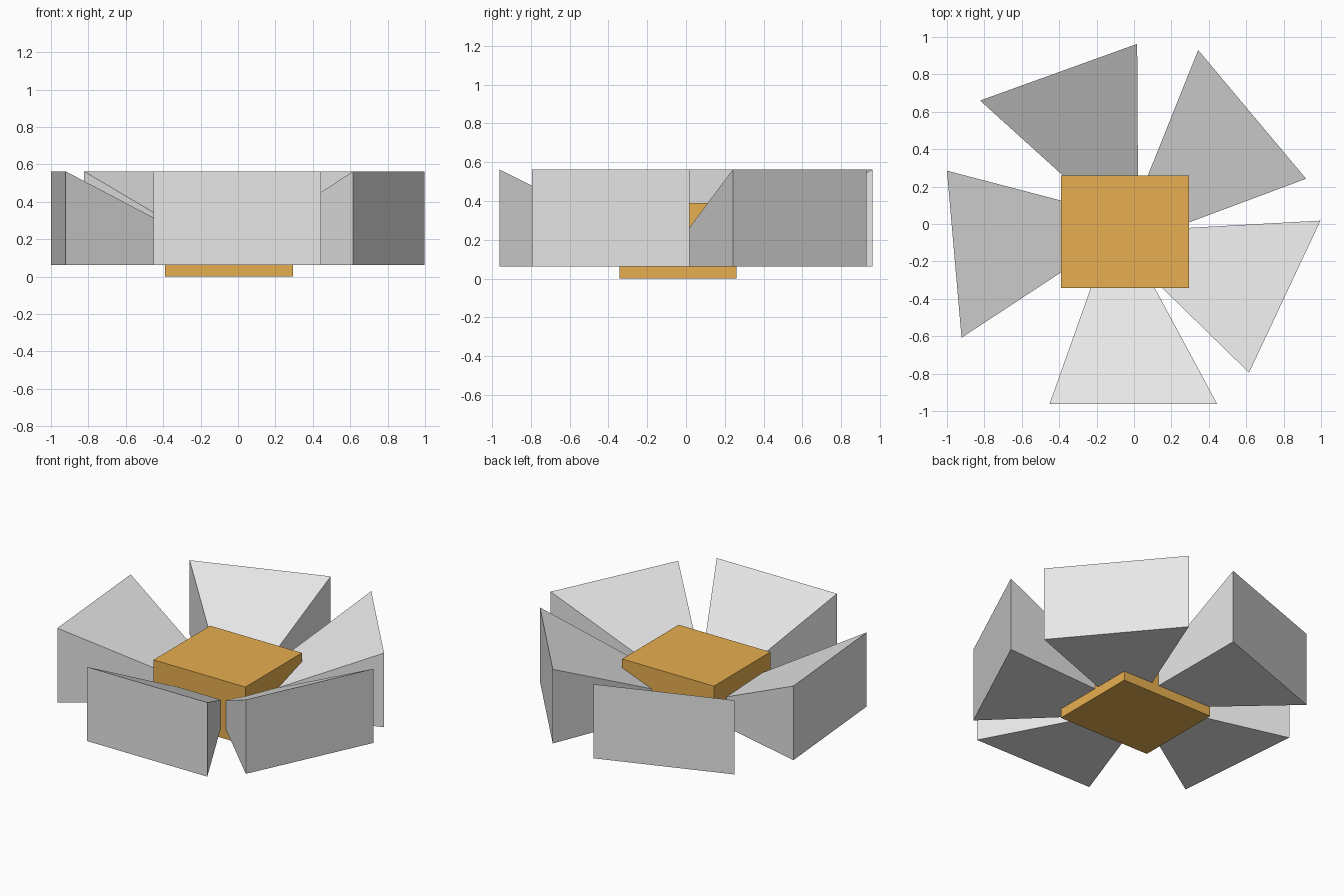
import bpy, bmesh

if "Cube" in bpy.data.objects:
    bpy.data.objects.remove(bpy.data.objects["Cube"])


def material(name, colour):
    m = bpy.data.materials.new(name)
    m.diffuse_color = (*colour, 1)
    m.use_nodes = True
    m.node_tree.nodes["Principled BSDF"].inputs["Base Color"].default_value = m.diffuse_color
    return m


grey = material("light grey", (0.8, 0.8, 0.8))
gold = material("gold", (0.8, 0.43, 0.08))


def convex(name, points, mat):
    """Solid hull around a few corner points."""
    bm = bmesh.new()
    for p in points:
        bm.verts.new(p)
    bmesh.ops.convex_hull(bm, input=bm.verts[:])
    bmesh.ops.dissolve_limit(bm, angle_limit=0.01, verts=bm.verts[:], edges=bm.edges[:])
    bmesh.ops.recalc_face_normals(bm, faces=bm.faces[:])
    mesh = bpy.data.meshes.new(name)
    bm.to_mesh(mesh)
    bm.free()
    mesh.materials.append(mat)
    bpy.context.collection.objects.link(bpy.data.objects.new(name, mesh))


# Centre block, standing on the ground
convex("centre_block", [(x, y, z) for x in (-0.39, 0.295)
                        for y in (-0.343, 0.26) for z in (0, 0.39)], gold)

# Petal wedges: upright outer panel tapering to a low inner tip
LOW, HIGH = 0.063, 0.563
petals = {
    "front_petal": ((-0.452, -0.963), (0.445, -0.963), (-0.095, 0.04)),
    "right_petal": ((0.615, -0.795), (0.997, 0.018), (-0.154, -0.045)),
    "back_right_petal": ((0.92, 0.242), (0.343, 0.93), (-0.083, -0.132)),
    "back_left_petal": ((0.017, 0.963), (-0.823, 0.66), (0.023, -0.105)),
    "left_petal": ((-1.0, 0.285), (-0.922, -0.608), (0.028, 0.016)),
}
for name, (a, b, tip) in petals.items():
    convex(name, [(*p, z) for p in (a, b) for z in (LOW, HIGH)] + [(*tip, LOW)], grey)
